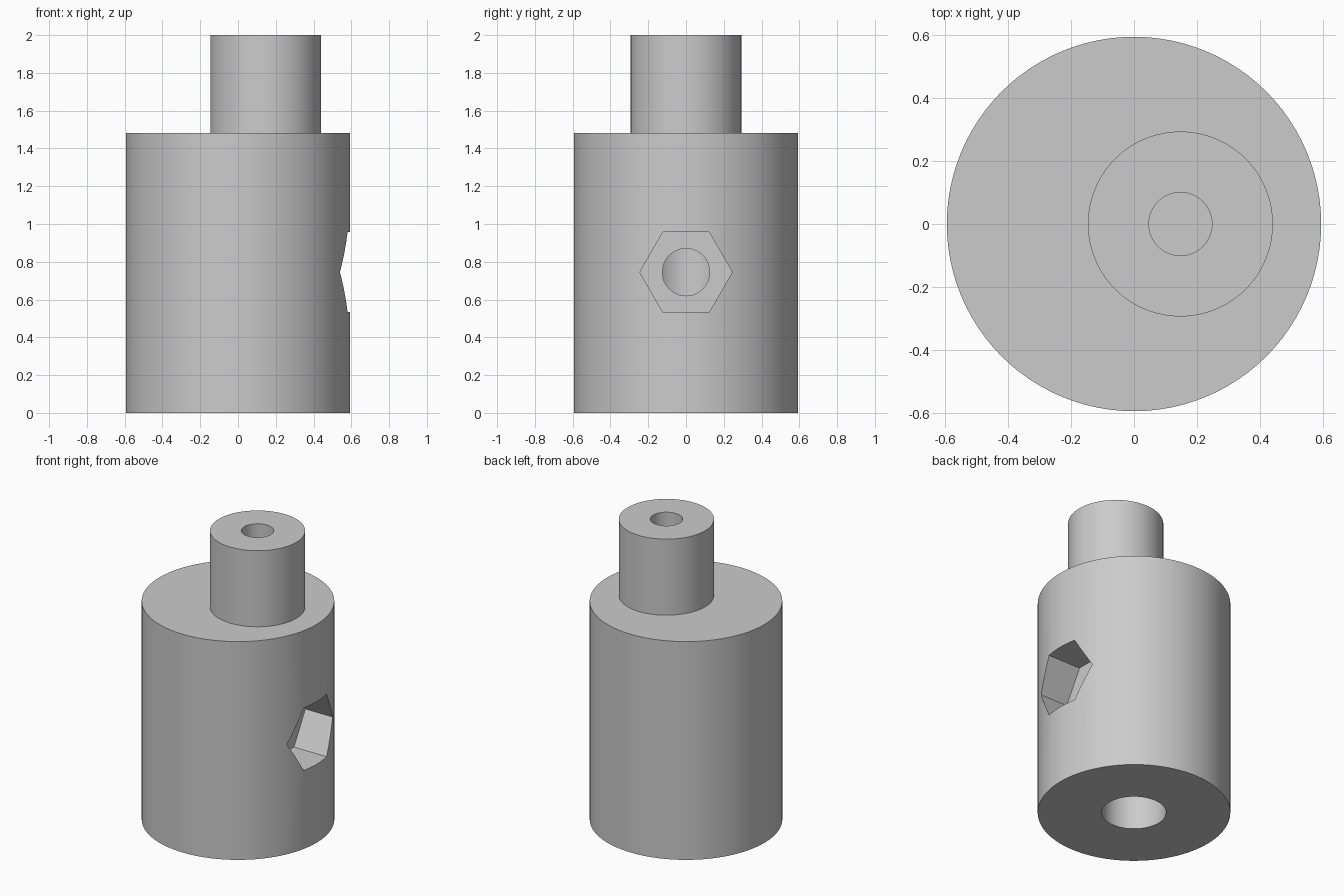
import bpy
import math

if "Cube" in bpy.data.objects:
    bpy.data.objects.remove(bpy.data.objects["Cube"])

grey = bpy.data.materials.new("plain_grey")
grey.diffuse_color = (0.6, 0.6, 0.6, 1.0)
grey.use_nodes = True
grey.node_tree.nodes["Principled BSDF"].inputs["Base Color"].default_value = grey.diffuse_color

CUT_Z = 0.745      # height of the side screw hole
BOSS_X = 0.147     # offset of the upper peg


def cylinder(name, radius, start, end, sides=96, axis="Z"):
    """Cylinder or prism running between two points along Z or X."""
    mid = [(a + b) / 2 for a, b in zip(start, end)]
    rot = (0, math.pi / 2, 0) if axis == "X" else (0, 0, 0)
    bpy.ops.mesh.primitive_cylinder_add(
        vertices=sides, radius=radius, depth=math.dist(start, end),
        location=mid, rotation=rot)
    obj = bpy.context.object
    obj.name = name
    obj.data.materials.append(grey)
    return obj


def combine(target, tool, operation):
    """Apply a boolean and remove the tool."""
    mod = target.modifiers.new(tool.name, "BOOLEAN")
    mod.object = tool
    mod.operation = operation
    mod.solver = "EXACT"
    bpy.context.view_layer.objects.active = target
    bpy.ops.object.modifier_apply(modifier=mod.name)
    bpy.data.objects.remove(tool, do_unlink=True)


# Main drum with the offset peg on top
body = cylinder("eccentric_coupling", 0.593, (0, 0, 0), (0, 0, 1.483))
peg = cylinder("peg", 0.293, (BOSS_X, 0, 1.40), (BOSS_X, 0, 2.0))
combine(body, peg, "UNION")

# Shaft bore from below and blind pilot hole in the peg
combine(body, cylinder("shaft_bore", 0.198, (0, 0, -0.1), (0, 0, 1.19)), "DIFFERENCE")
combine(body, cylinder("pilot_hole", 0.10, (BOSS_X, 0, 1.48), (BOSS_X, 0, 2.1), 64), "DIFFERENCE")

# Hexagonal nut pocket, with corners pointing along y
pocket = cylinder("nut_pocket", 0.245, (0.335, 0, CUT_Z), (0.8, 0, CUT_Z), 6, "X")
combine(body, pocket, "DIFFERENCE")

# Screw hole from the pocket into the bore
screw = cylinder("screw_hole", 0.125, (0.03, 0, CUT_Z), (0.5, 0, CUT_Z), 64, "X")
combine(body, screw, "DIFFERENCE")

# Smooth round walls, sharp rims
bpy.ops.object.select_all(action="DESELECT")
body.select_set(True)
bpy.context.view_layer.objects.active = body
bpy.ops.object.shade_smooth_by_angle(angle=math.radians(30))
